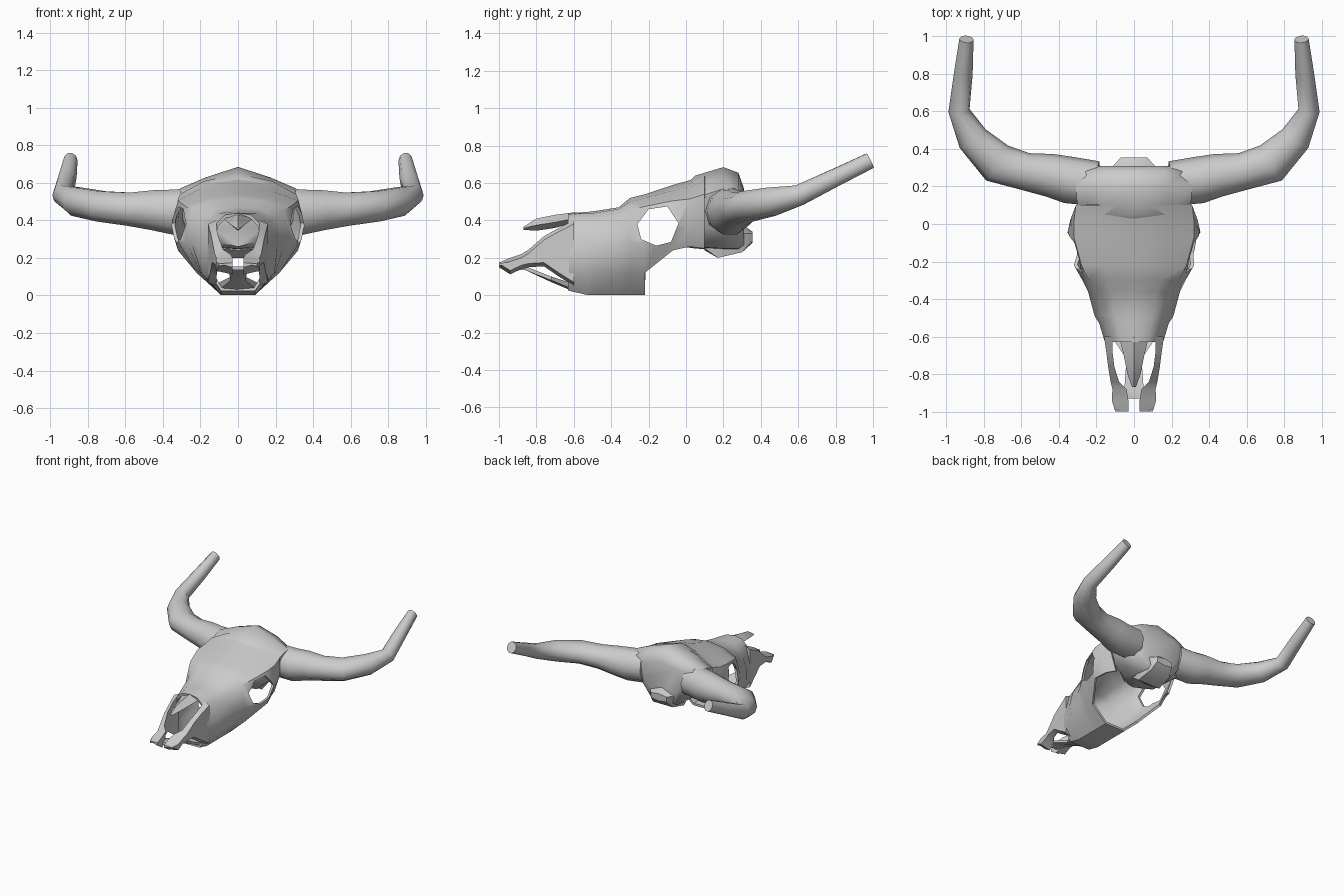
import bpy, bmesh, math
from mathutils import Vector

if "Cube" in bpy.data.objects:
    bpy.data.objects.remove(bpy.data.objects["Cube"])


def finish(bm, name, angle=40):
    bmesh.ops.remove_doubles(bm, verts=bm.verts, dist=0.0005)
    bmesh.ops.recalc_face_normals(bm, faces=bm.faces)
    me = bpy.data.meshes.new(name)
    bm.to_mesh(me)
    bm.free()
    ob = bpy.data.objects.new(name, me)
    bpy.context.collection.objects.link(ob)
    bpy.ops.object.select_all(action='DESELECT')
    ob.select_set(True)
    bpy.context.view_layer.objects.active = ob
    bpy.ops.object.shade_smooth_by_angle(angle=math.radians(angle))
    return ob


def skin(bm, rings, closed=True, caps=True):
    rows = [[bm.verts.new(p) for p in r] for r in rings]
    n = len(rows[0])
    for a, b in zip(rows, rows[1:]):
        for i in range(n if closed else n - 1):
            j = (i + 1) % n
            bm.faces.new((a[i], a[j], b[j], b[i]))
    if closed and caps:
        bm.faces.new(rows[0])
        bm.faces.new(rows[-1])


def mirror_ring(y, half):
    """Full symmetric section from a half listed top to bottom."""
    left = [(-x, y, z) for x, z in reversed(half) if x > 0]
    return left + [(x, y, z) for x, z in half]


def solid(name, stations, angle=40):
    bm = bmesh.new()
    skin(bm, [mirror_ring(y, h) for y, h in stations])
    return finish(bm, name, angle)


# Face shell: hollow, open at the nose and behind the tooth rows
upper = [
    (-.63, [(0, .44), (.07, .43), (.12, .38), (.155, .24), (.155, .12)]),
    (-.53, [(0, .445), (.09, .44), (.15, .39), (.185, .25), (.185, .12)]),
    (-.49, [(0, .45), (.10, .44), (.165, .39), (.21, .26), (.195, .12)]),
    (-.36, [(0, .47), (.12, .46), (.20, .41), (.245, .27), (.20, .12)]),
    (-.30, [(0, .52), (.14, .50), (.24, .455), (.275, .28), (.205, .12)]),
    (-.22, [(0, .54), (.16, .52), (.28, .475), (.32, .29), (.22, .12)]),
    (-.07, [(0, .59), (.17, .56), (.32, .505), (.36, .37), (.32, .24)]),
    (.02, [(0, .615), (.18, .58), (.32, .515), (.34, .38), (.29, .26)]),
    (.10, [(0, .65), (.18, .61), (.31, .54), (.31, .40), (.26, .25)])]
bm = bmesh.new()
skin(bm, [mirror_ring(y, h) for y, h in upper], closed=False)
lower = []
for y, h in upper[:6]:
    x, z = h[4]
    b = .025 if y < -.6 else .002
    lower.append([(-x, y, z), (-.09, y, b), (0, y, b), (.09, y, b), (x, y, z)])
skin(bm, lower, closed=False)
face = finish(bm, "face_shell")
sol = face.modifiers.new("thickness", 'SOLIDIFY')
sol.thickness = .018
sol.offset = -1
bpy.ops.object.modifier_apply(modifier="thickness")

# Eye sockets: seven sided hole through both cheeks
eye = [(-.20, .46), (-.10, .475), (-.04, .385), (-.08, .285),
       (-.16, .265), (-.24, .30), (-.26, .38)]
bm = bmesh.new()
skin(bm, [[(x, y, z) for y, z in eye] for x in (-.6, .6)])
cutter = finish(bm, "eye_cutter")
cutter.hide_render = True
bpy.ops.object.select_all(action='DESELECT')
bpy.context.view_layer.objects.active = face
face.select_set(True)
cut = face.modifiers.new("eyes", 'BOOLEAN')
cut.operation = 'DIFFERENCE'
cut.solver = 'EXACT'
cut.object = cutter
bpy.ops.object.modifier_apply(modifier="eyes")
bpy.data.objects.remove(cutter)
bpy.ops.object.shade_smooth_by_angle(angle=math.radians(40))

# Braincase between the horns
solid("braincase", [
    (-.02, [(0, .57), (.13, .54), (.15, .46), (.13, .36), (.08, .28), (0, .26)]),
    (.05, [(0, .64), (.18, .59), (.30, .52), (.25, .36), (.14, .26), (0, .25)]),
    (.20, [(0, .685), (.17, .63), (.31, .57), (.28, .36), (.13, .25), (0, .24)]),
    (.28, [(0, .655), (.16, .61), (.27, .55), (.22, .38), (.12, .25), (0, .24)]),
    (.31, [(0, .57), (.13, .555), (.20, .51), (.16, .40), (.10, .27), (0, .26)])], 50)

# Neck joint at the rear base
solid("neck_joint", [
    (.10, [(0, .32), (.10, .30), (.10, .25), (0, .24)]),
    (.17, [(0, .36), (.13, .33), (.10, .20), (0, .20)]),
    (.30, [(0, .38), (.12, .33), (.09, .23), (0, .23)]),
    (.355, [(0, .34), (.07, .33), (.07, .29), (0, .28)])])

# Nasal bone spike
solid("nasal_bone", [
    (-.87, [(0, .365), (.01, .358), (0, .35)]),
    (-.80, [(0, .41), (.035, .375), (0, .345)]),
    (-.70, [(0, .43), (.055, .39), (0, .36)]),
    (-.60, [(0, .443), (.08, .41), (0, .39)])])

# Upper jaw prongs: y, inner x, outer x, low z, high z
jaw = [(-.60, .115, .16, .05, .40), (-.68, .115, .148, .10, .36),
       (-.76, .105, .138, .155, .315), (-.84, .08, .125, .15, .245),
       (-.88, .04, .115, .14, .22), (-.94, .03, .118, .112, .20),
       (-1.0, .03, .10, .15, .175)]
bm = bmesh.new()
for s in (-1, 1):
    skin(bm, [[(s * a, y, lo), (s * b, y, lo + .02), (s * b, y, hi - .02), (s * a, y, hi)]
              for y, a, b, lo, hi in jaw])
finish(bm, "upper_jaw_prongs")

# Palate strip joining the prongs
solid("palate", [
    (-.93, [(0, .155), (.05, .155), (.05, .135), (0, .135)]),
    (-.86, [(0, .155), (.05, .155), (.05, .135), (0, .135)]),
    (-.72, [(0, .09), (.04, .10), (.04, .08), (0, .07)]),
    (-.60, [(0, .04), (.12, .06), (.10, .03), (0, .02)])])

# Horns: centre, half width, half height along the sweep
path = [((.20, .215, .455), .12, .125), ((.35, .235, .445), .125, .125),
        ((.45, .26, .455), .115, .112), ((.58, .28, .46), .10, .093),
        ((.73, .325, .475), .11, .085), ((.86, .455, .50), .085, .08),
        ((.933, .605, .535), .057, .058), ((.91, .80, .63), .05, .05),
        ((.893, .985, .72), .038, .045)]
bm = bmesh.new()
for s in (-1, 1):
    pts = [Vector((s * p[0], p[1], p[2])) for p, w, h in path]
    rings = []
    for i, (p, w, h) in enumerate(path):
        t = (pts[min(i + 1, len(pts) - 1)] - pts[max(i - 1, 0)]).normalized()
        side = t.cross(Vector((0, 0, 1))).normalized()
        up = side.cross(t)
        rings.append([pts[i] + side * w * math.cos(k * math.pi / 5)
                      + up * h * math.sin(k * math.pi / 5) for k in range(10)])
    skin(bm, rings)
finish(bm, "horns", 50)
